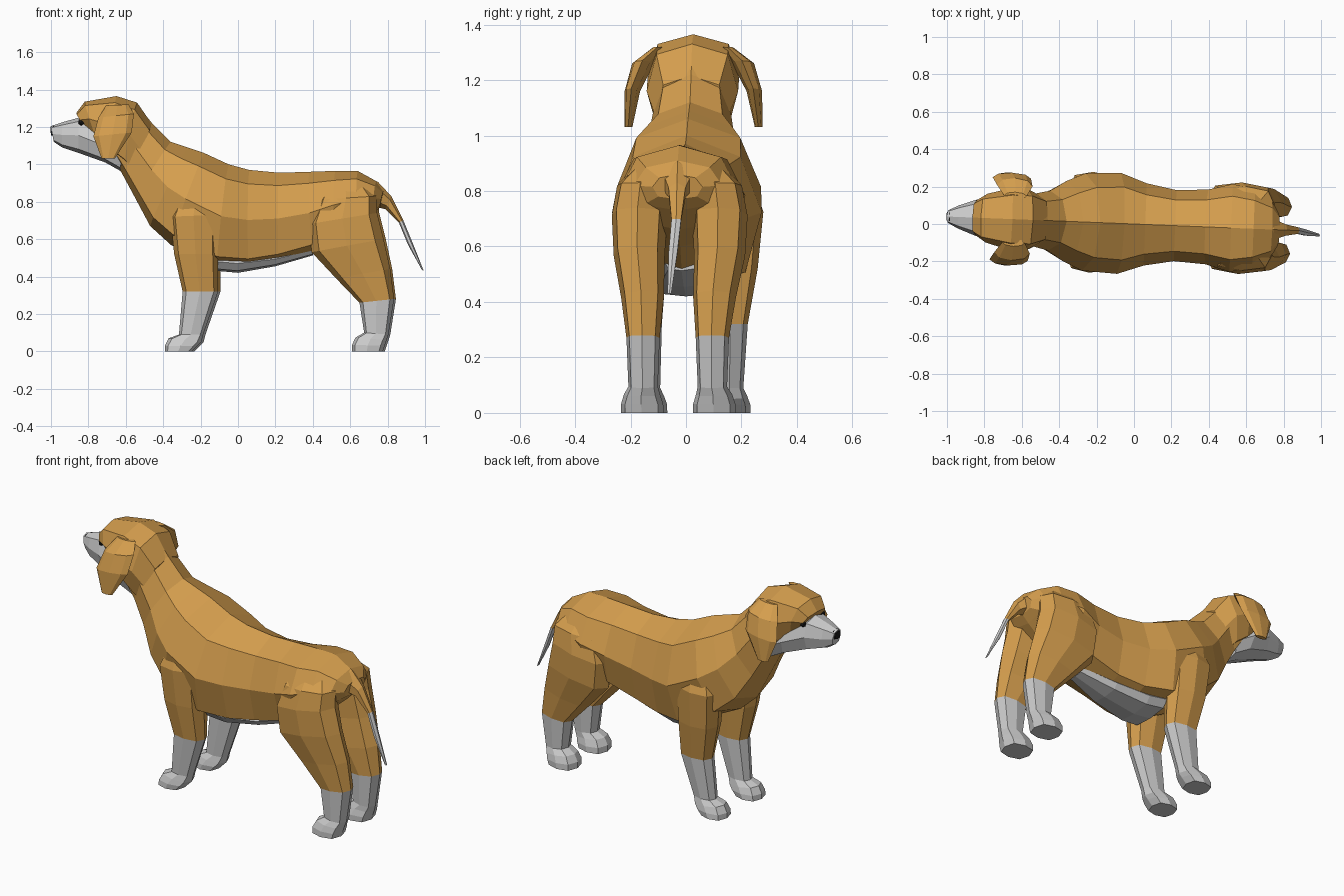
import bpy, bmesh, math
from mathutils import Vector

YAW = -0.04  # whole animal is turned slightly


def material(name, rgb):
    m = bpy.data.materials.new(name)
    m.diffuse_color = (*rgb, 1)
    return m


FUR = material("tan_fur", (0.66, 0.34, 0.075))
PALE = material("pale_fur", (0.95, 0.95, 0.94))
DARK = material("dark", (0.01, 0.01, 0.01))


def finish(name, bm, mat):
    bmesh.ops.recalc_face_normals(bm, faces=bm.faces)
    me = bpy.data.meshes.new(name)
    bm.to_mesh(me)
    bm.free()
    ob = bpy.data.objects.new(name, me)
    ob.rotation_euler.z = YAW
    me.materials.append(mat)
    bpy.context.collection.objects.link(ob)
    return ob


def loft(name, stations, mat, side=1, n=8, square=1.1, top=None):
    """Skin rings; station = (x1, z1, x2, z2, y centre, half width)."""
    bm = bmesh.new()
    rings = []
    top = top or square
    for x1, z1, x2, z2, yc, w in stations:
        ring = []
        for i in range(n):
            a = 2 * math.pi * i / n
            k = 1 if i % 2 == 0 else top if math.cos(a) > 0 else square
            c, s = math.cos(a) * k / 2, math.sin(a) * k
            ring.append(bm.verts.new(((x1 + x2) / 2 + (x1 - x2) * c,
                                      side * (yc + w * s),
                                      (z1 + z2) / 2 + (z1 - z2) * c)))
        rings.append(ring)
    for a, b in zip(rings, rings[1:]):
        for i in range(n):
            j = (i + 1) % n
            bm.faces.new((a[i], a[j], b[j], b[i]))
    bm.faces.new(rings[0])
    bm.faces.new(rings[-1])
    return finish(name, bm, mat)


# Torso and neck
loft("body", [
    (-0.54, 1.32, -0.66, 1.02, 0, 0.15),
    (-0.46, 1.22, -0.62, 0.95, 0, 0.14),
    (-0.36, 1.12, -0.55, 0.82, 0, 0.16),
    (-0.27, 1.09, -0.47, 0.67, 0, 0.215),
    (-0.18, 1.06, -0.36, 0.57, 0, 0.26),
    (-0.05, 1.00, -0.11, 0.445, 0, 0.27),
    (0.06, 0.97, 0.06, 0.435, 0, 0.22),
    (0.22, 0.955, 0.22, 0.465, 0, 0.19),
    (0.38, 0.96, 0.40, 0.52, 0, 0.20),
    (0.52, 0.965, 0.52, 0.60, 0, 0.235),
    (0.64, 0.965, 0.64, 0.66, 0, 0.21),
    (0.74, 0.91, 0.72, 0.73, 0, 0.16),
    (0.78, 0.86, 0.76, 0.77, 0, 0.09)], FUR, top=1.02)

# Pale belly panel
loft("belly", [
    (-0.11, 0.53, -0.11, 0.43, 0, 0.15),
    (0.0, 0.52, 0.0, 0.42, 0, 0.14),
    (0.2, 0.53, 0.2, 0.455, 0, 0.11),
    (0.4, 0.57, 0.4, 0.513, 0, 0.06)], PALE)

# Head
loft("skull", [
    (-0.865, 1.275, -0.82, 1.20, 0, 0.095),
    (-0.82, 1.335, -0.76, 1.15, 0, 0.13),
    (-0.65, 1.365, -0.68, 1.05, 0, 0.165),
    (-0.54, 1.33, -0.61, 0.99, 0, 0.165),
    (-0.46, 1.215, -0.55, 0.92, 0, 0.13)], FUR)
loft("muzzle", [
    (-1.0, 1.205, -0.985, 1.12, 0, 0.035),
    (-0.94, 1.225, -0.94, 1.09, 0, 0.062),
    (-0.85, 1.25, -0.85, 1.06, 0, 0.095),
    (-0.74, 1.20, -0.71, 1.01, 0, 0.13),
    (-0.60, 1.12, -0.63, 0.965, 0, 0.11)], PALE)
loft("nose", [
    (-1.004, 1.2, -1.0, 1.155, 0, 0.022),
    (-0.985, 1.21, -0.985, 1.15, 0, 0.03)], DARK)

# Tail with pale tip
loft("tail", [
    (0.66, 0.95, 0.69, 0.80, 0, 0.08),
    (0.75, 0.905, 0.73, 0.775, 0, 0.065),
    (0.82, 0.83, 0.79, 0.76, 0, 0.035),
    (0.885, 0.70, 0.86, 0.69, 0, 0.02)], FUR, n=6, square=1)
loft("tail_tip", [
    (0.885, 0.70, 0.86, 0.69, 0, 0.02),
    (0.935, 0.58, 0.91, 0.57, -0.01, 0.018),
    (0.995, 0.43, 0.985, 0.435, -0.02, 0.008)], PALE, n=6, square=1)

for side, tag in ((1, "left"), (-1, "right")):
    # Hanging ears
    loft("ear_" + tag, [
        (-0.70, 1.315, -0.58, 1.32, 0.125, 0.02),
        (-0.74, 1.25, -0.55, 1.27, 0.18, 0.04),
        (-0.765, 1.15, -0.56, 1.17, 0.22, 0.028),
        (-0.72, 1.03, -0.65, 1.03, 0.235, 0.014)], FUR, side, 8, 1.0)

    # Eyes tucked under the brow
    bm = bmesh.new()
    bmesh.ops.create_icosphere(bm, subdivisions=1, radius=0.018)
    bmesh.ops.translate(bm, verts=bm.verts, vec=Vector((-0.835, side * 0.083, 1.225)))
    finish("eye_" + tag, bm, DARK)

    # Front legs and socks
    cuff = (-0.29, 0.32, -0.10, 0.32, 0.155, 0.06)
    loft("front_leg_" + tag, [
        (-0.27, 0.93, -0.14, 0.93, 0.14, 0.06),
        (-0.355, 0.72, -0.10, 0.73, 0.175, 0.095),
        (-0.335, 0.52, -0.10, 0.52, 0.165, 0.085), cuff], FUR, side)
    loft("front_sock_" + tag, [
        cuff,
        (-0.31, 0.09, -0.18, 0.09, 0.15, 0.047),
        (-0.365, 0.07, -0.19, 0.05, 0.15, 0.06),
        (-0.385, 0.03, -0.21, 0.03, 0.15, 0.07),
        (-0.385, 0, -0.24, 0, 0.15, 0.07)], PALE, side)

    # Hind legs and socks
    cuff = (0.655, 0.26, 0.84, 0.28, 0.125, 0.06)
    loft("hind_leg_" + tag, [
        (0.48, 0.90, 0.68, 0.90, 0.09, 0.06),
        (0.43, 0.81, 0.745, 0.83, 0.135, 0.09),
        (0.385, 0.68, 0.75, 0.74, 0.145, 0.10),
        (0.40, 0.53, 0.785, 0.60, 0.145, 0.092),
        (0.53, 0.39, 0.82, 0.44, 0.13, 0.077), cuff], FUR, side)
    loft("hind_sock_" + tag, [
        cuff,
        (0.68, 0.10, 0.81, 0.09, 0.125, 0.053),
        (0.635, 0.075, 0.80, 0.06, 0.13, 0.065),
        (0.615, 0.035, 0.79, 0.03, 0.13, 0.076),
        (0.615, 0, 0.78, 0, 0.13, 0.076)], PALE, side)
